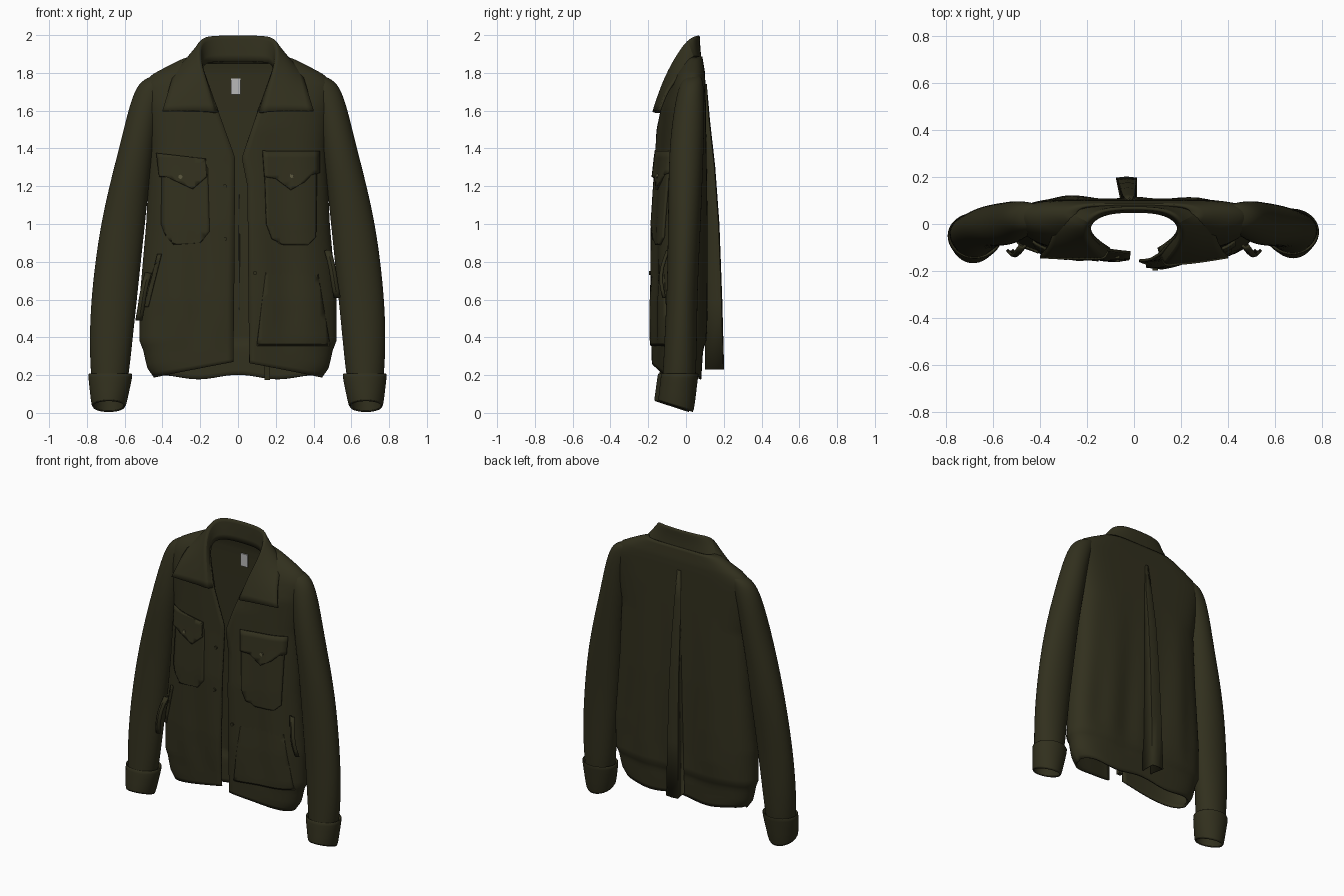
import bpy, bmesh, math
from mathutils import Vector

cube = bpy.data.objects.get("Cube")
if cube:
    bpy.data.objects.remove(cube, do_unlink=True)


def material(name, rgb):
    m = bpy.data.materials.new(name)
    m.use_nodes = True
    m.diffuse_color = (*rgb, 1)
    node = m.node_tree.nodes["Principled BSDF"]
    node.inputs["Base Color"].default_value = (*rgb, 1)
    node.inputs["Roughness"].default_value = 0.9
    return m


OLIVE = material("dark olive cloth", (0.031, 0.029, 0.0125))
GREY = material("grey label", (0.48, 0.48, 0.48))
BRASS = material("dull brass", (0.11, 0.1, 0.05))


def lerp(table, z):
    if z <= table[0][0]:
        return table[0][1]
    for (a, p), (b, q) in zip(table, table[1:]):
        if z <= b:
            return p + (q - p) * (z - a) / (b - a)
    return table[-1][1]


def finish(name, bm, mat, thick=0.0, subsurf=0, angle=40):
    mesh = bpy.data.meshes.new(name)
    bm.to_mesh(mesh)
    bm.free()
    ob = bpy.data.objects.new(name, mesh)
    bpy.context.collection.objects.link(ob)
    mesh.materials.append(mat)
    if subsurf:
        mod = ob.modifiers.new("round", "SUBSURF")
        mod.levels = mod.render_levels = subsurf
        mod.boundary_smooth = "PRESERVE_CORNERS"
    if thick:
        mod = ob.modifiers.new("cloth", "SOLIDIFY")
        mod.thickness, mod.offset = thick, 0
    bpy.ops.object.select_all(action="DESELECT")
    ob.select_set(True)
    bpy.context.view_layer.objects.active = ob
    bpy.ops.object.shade_smooth_by_angle(angle=math.radians(angle))


def loft(rows, closed=False, cap=False):
    bm = bmesh.new()
    rows = [[bm.verts.new(p) for p in r] for r in rows]
    n = len(rows[0])
    for a, b in zip(rows, rows[1:]):
        for i in range(n if closed else n - 1):
            j = (i + 1) % n
            bm.faces.new((a[i], a[j], b[j], b[i]))
    if cap:
        bm.faces.new(rows[0])
    bmesh.ops.recalc_face_normals(bm, faces=bm.faces)
    return bm


# Body shape by height
WIDTH = [(0.19, 0.44), (0.24, 0.475), (0.35, 0.5), (0.37, 0.515), (0.6, 0.515), (1.0, 0.48),
         (1.4, 0.46), (1.7, 0.5), (1.765, 0.49), (1.82, 0.39), (1.865, 0.3), (1.9, 0.2)]
FRONT = [(0.19, -0.14), (0.6, -0.15), (1.0, -0.145), (1.3, -0.125), (1.62, -0.11),
         (1.78, -0.06), (1.9, 0.01)]
BACK = [(0.19, 0.075), (0.35, 0.085), (0.38, 0.1), (1.0, 0.105), (1.6, 0.1), (1.8, 0.095), (1.9, 0.078)]
SIDE = [(0.19, -0.02), (1.4, 0.0), (1.7, 0.03), (1.9, 0.045)]
OPEN_L = [(0.2, 0.06), (1.2, 0.05), (1.35, 0.02), (1.6, 0.105), (1.84, 0.19), (1.9, 0.198)]
OPEN_R = [(0.2, 0.025), (1.35, 0.015), (1.6, 0.105), (1.84, 0.19), (1.9, 0.198)]


def surf_y(x, z, table):
    s = min(1, abs(x) / lerp(WIDTH, z))
    side = lerp(SIDE, z)
    bulge = math.sqrt(1 - s ** (4 if table is FRONT else 6))
    fade = max(0, min(1, (1.5 - z) / 0.8)) * max(0, min(1, (z - 0.3) / 0.2)) * bulge
    fold = 0.006 * math.sin(x * 27 + 1.5 * z) * fade
    if table is BACK:
        fold += 0.018 * fade * math.exp(-((x + 0.3) / 0.07) ** 2)
    elif x > 0:
        # the left front edge stands proud
        fold -= 0.035 * math.exp(-((x - 0.05) / 0.15) ** 2) * max(0, min(1, (1.75 - z) / 0.25))
    return side + (lerp(table, z) - side) * bulge + fold


# Open jacket body, one wrapped sheet
STEPS = 22
ease = [math.sin(math.pi / 2 * i / STEPS) for i in range(STEPS + 1)]


def front_point(sign, e, gap, z, lift):
    w = lerp(WIDTH, z)
    x = sign * (gap + (w - gap) * e)
    return (x, surf_y(x, z, FRONT), z + 0.085 * lift * (1 - abs(x) / w))


rows = []
for k in range(72):
    z = 0.19 + 1.7 * k / 71 if k < 66 else 1.77 + 0.115 * (k - 65) / 6
    lift = max(0, (0.45 - z) / 0.26)
    row = [front_point(-1, e, lerp(OPEN_R, z), z, lift) for e in ease]
    for i in range(1, 2 * STEPS):
        x = -lerp(WIDTH, z) * math.cos(math.pi * i / (2 * STEPS))
        row.append((x, surf_y(x, z, BACK), z + 0.012 * lift * math.cos(x * 15)))
    row += [front_point(1, e, lerp(OPEN_L, z), z, lift) for e in reversed(ease)]
    rows.append(row)
finish("jacket_body", loft(rows), OLIVE, 0.012)

# Sleeves and turned-up cuffs: height, inner x, outer x, front y, back y
SLEEVE = [(1.79, 0.38, 0.43, 0.02, 0.07), (1.77, 0.37, 0.5, -0.02, 0.088), (1.71, 0.38, 0.55, -0.045, 0.097),
          (1.58, 0.42, 0.588, -0.07, 0.1), (1.4, 0.44, 0.632, -0.09, 0.095), (1.2, 0.47, 0.684, -0.095, 0.088),
          (1.0, 0.49, 0.728, -0.097, 0.08), (0.8, 0.51, 0.757, -0.1, 0.07), (0.6, 0.53, 0.777, -0.105, 0.062),
          (0.4, 0.55, 0.785, -0.115, 0.06), (0.2, 0.57, 0.777, -0.125, 0.055), (0.1, 0.59, 0.76, -0.13, 0.045)]
CUFF = [(0.19, 0.575, 0.77, -0.12, 0.055), (0.215, 0.555, 0.787, -0.13, 0.068), (0.2, 0.55, 0.79, -0.134, 0.066),
        (0.1, 0.572, 0.777, -0.142, 0.052), (0.033, 0.585, 0.77, -0.15, 0.042), (0.028, 0.6, 0.755, -0.138, 0.03),
        (0.1, 0.6, 0.755, -0.13, 0.035)]


def tube(stations, side, sides, tilt=0.0):
    out = []
    for z, x0, x1, y0, y1 in stations:
        ring = []
        low = max(0, 1 - z / 0.2)
        # the right arm hangs slightly further forward and out
        hang = max(0, 1 - z) if side < 0 else 0
        for i in range(sides):
            a = 2 * math.pi * i / sides
            ring.append((side * ((x0 + x1) / 2 + (x1 - x0) / 2 * math.cos(a) + 0.007 * hang),
                         (y0 + y1) / 2 + (y1 - y0) / 2 * math.sin(a) - 0.022 * hang,
                         z - tilt * low * math.sin(a)))
        out.append(ring)
    return out


for word, side in (("left", 1), ("right", -1)):
    finish(word + "_sleeve", loft(tube(SLEEVE, side, 16), True, True), OLIVE, subsurf=2)
    finish(word + "_cuff", loft(tube(CUFF, side, 24, 0.035), True), OLIVE, subsurf=1)

# Folded collar: stand, crease and outer edge from centre back to tip
half = [((0, 0.055, 1.86), (0, 0.066, 2.003), (0, 0.08, 1.85)),
        ((0.12, 0.05, 1.86), (0.14, 0.06, 2.003), (0.15, 0.08, 1.85)),
        ((0.185, 0.01, 1.85), (0.2, 0.008, 1.987), (0.285, 0.058, 1.86)),
        ((0.195, -0.03, 1.81), (0.207, -0.06, 1.88), (0.335, -0.015, 1.81)),
        ((0.155, -0.07, 1.72), (0.165, -0.112, 1.75), (0.365, -0.1, 1.71)),
        ((0.105, -0.1, 1.59), (0.125, -0.148, 1.59), (0.4, -0.14, 1.597))]
rows = []
for s, stations in ((-1, half[:0:-1]), (1, half)):
    for stand, crease, edge in stations:
        a, b, c = Vector(stand), Vector(crease), Vector(edge)
        if s > 0:
            b.y -= 0.1 * max(0, 1.9 - b.z)
        top = b + (c - b) * 0.12 + Vector((0, 0.004, 0.004))
        rows.append([(s * p.x, p.y, p.z) for p in (a, b, top, (b + c) / 2 + Vector((0, -0.004, 0.006)), c)])
finish("collar", loft(rows), OLIVE, 0.012, subsurf=2)


# Cloth patches that follow the front of the body
def patch(name, outline, lift, thick=0.012, top_lift=None):
    bm = bmesh.new()
    bm.faces.new([bm.verts.new((x, 0, z)) for x, z in outline])
    for axis, low, count in (((1, 0, 0), -0.5, 34), ((0, 0, 1), 0.3, 36)):
        for i in range(count):
            spot = Vector(axis) * (low + 0.03 * i)
            bmesh.ops.bisect_plane(bm, geom=bm.verts[:] + bm.edges[:] + bm.faces[:],
                                   plane_co=spot, plane_no=axis)
    heights = [z for x, z in outline]
    rise = [(min(heights), lift), (max(heights), lift if top_lift is None else top_lift)]
    for v in bm.verts:
        v.co.y = surf_y(v.co.x, v.co.z, FRONT) - lerp(rise, v.co.z)
    bmesh.ops.recalc_face_normals(bm, faces=bm.faces)
    finish(name, bm, OLIVE, thick)


patch("left_pocket", [(0.14, 1.3), (0.15, 1.0), (0.18, 0.92), (0.24, 0.89), (0.37, 0.89), (0.41, 0.93),
                      (0.415, 1.3)], 0.011, 0.016)
patch("right_pocket", [(-0.16, 1.3), (-0.15, 0.96), (-0.2, 0.9), (-0.34, 0.89), (-0.38, 0.93), (-0.405, 1.0),
                       (-0.4, 1.3)], 0.006, 0.014, 0.002)
patch("left_pocket_flap", [(0.13, 1.385), (0.14, 1.25), (0.2, 1.24), (0.28, 1.18), (0.35, 1.22), (0.39, 1.26),
                           (0.43, 1.27), (0.43, 1.385)], 0.028, 0.012, 0.014)
patch("right_pocket_flap", [(-0.17, 1.345), (-0.165, 1.25), (-0.24, 1.185), (-0.38, 1.25), (-0.415, 1.25),
                            (-0.43, 1.375)], 0.025, 0.012, 0.012)
patch("left_lower_panel", [(0.1, 0.36), (0.16, 0.87), (0.4, 0.87), (0.485, 0.36)], 0.012, 0.01, -0.003)
patch("slit_pocket_welt", [(-0.495, 0.56), (-0.475, 0.56), (-0.405, 0.84), (-0.425, 0.84)], 0.01)

# Buttons on the flaps and front edges
for i, (x, z, lift) in enumerate(((0.285, 1.255, 0.03), (-0.305, 1.25, 0.026), (-0.07, 1.2, 0.008),
                                  (-0.07, 0.92, 0.008), (0.09, 0.74, 0.008))):
    bpy.ops.mesh.primitive_cylinder_add(vertices=12, radius=0.011, depth=0.012,
                                        location=(x, surf_y(x, z, FRONT) - lift, z),
                                        rotation=(math.pi / 2, 0, 0))
    button = bpy.context.object
    button.name = "button_%d" % (i + 1)
    button.data.materials.append(BRASS if i < 2 else OLIVE)

# Flared pleat running down the back
rows = []
for z, x0, x1, y in ((1.74, -0.03, -0.01, 0.103), (1.55, -0.045, 0.0, 0.12), (1.3, -0.055, 0.003, 0.148),
                     (1.0, -0.06, 0.006, 0.17), (0.6, -0.068, 0.008, 0.185), (0.23, -0.075, 0.01, 0.195)):
    rows.append([(x0 + 0.02, 0.1, z), (x0, y, z), ((x0 + x1) / 2, y + 0.004, z), (x1, y, z), (x1, 0.1, z)])
finish("back_pleat", loft(rows), OLIVE, 0.006)

# Side adjuster straps
for word, side, top in (("left", 1, 0.86), ("right", -1, 0.74)):
    path = [(0.475, -0.09, top), (0.5, -0.125, top - 0.09), (0.51, -0.13, top - 0.17), (0.525, -0.11, top - 0.25)]
    rows = [[(side * (x - 0.015), y, z), (side * x, y - 0.014, z), (side * (x + 0.015), y, z)] for x, y, z in path]
    finish(word + "_side_strap", loft(rows), OLIVE, 0.012, subsurf=1)

# Neck label and the small tab hanging at the back hem
for name, size, spot, mat in (("neck_label", (0.052, 0.008, 0.085), (-0.012, 0.086, 1.727), GREY),
                              ("hem_tab", (0.03, 0.03, 0.1), (0.155, 0.045, 0.225), OLIVE)):
    bpy.ops.mesh.primitive_cube_add(size=1, location=spot)
    part = bpy.context.object
    part.name, part.scale = name, size
    part.data.materials.append(mat)
